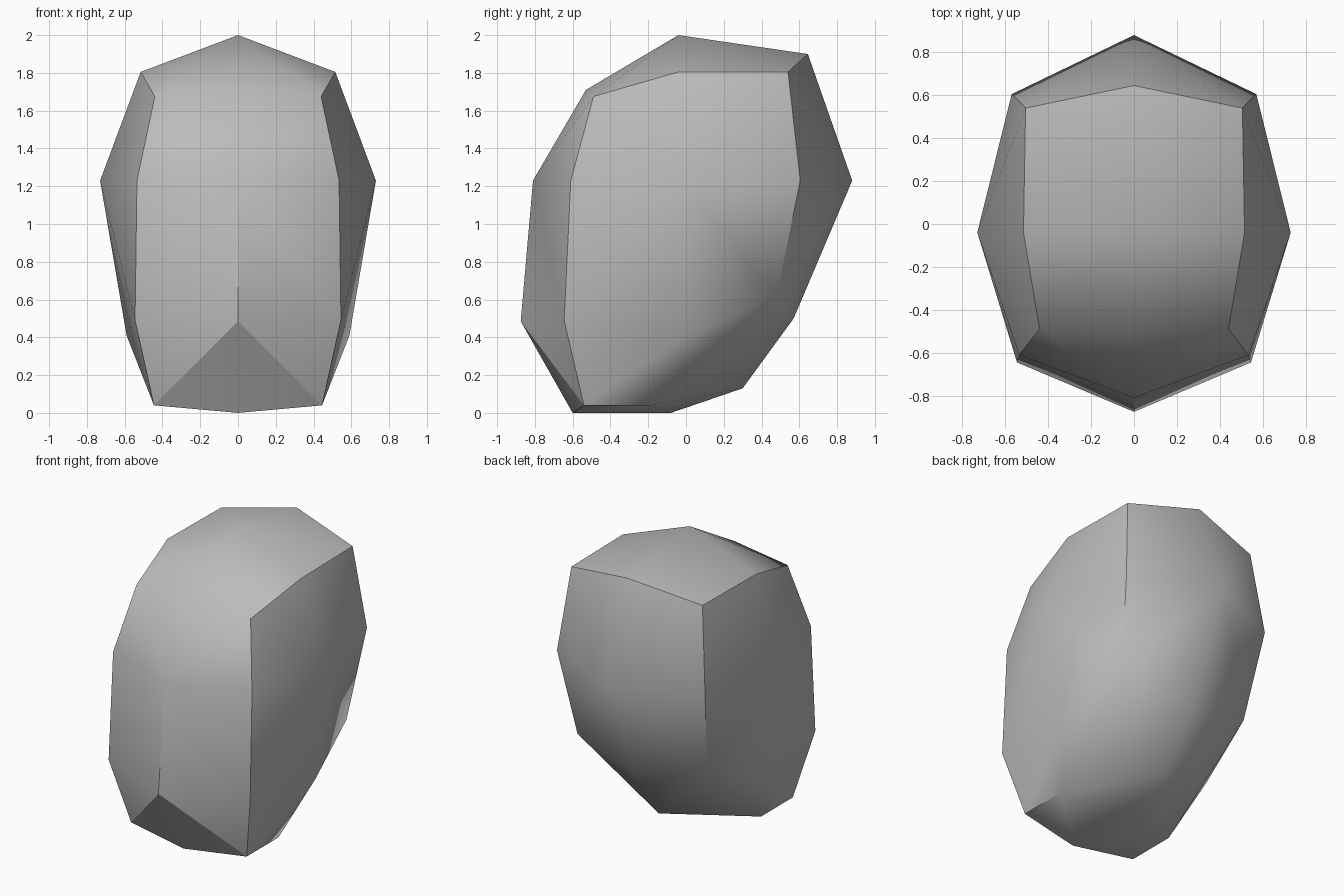
import bpy
import bmesh
import math

cube = bpy.data.objects.get("Cube")
if cube:
    bpy.data.objects.remove(cube, do_unlink=True)

# Stone colour
stone = bpy.data.materials.new("stone_grey")
stone.use_nodes = True
stone.diffuse_color = (0.5, 0.5, 0.5, 1)
stone.node_tree.nodes["Principled BSDF"].inputs["Base Color"].default_value = (0.5, 0.5, 0.5, 1)

# Points on the middle line (x = 0) and on the left half
points = {
    "top": (0, -.04, 2), "top_back": (0, .645, 1.9), "top_front": (0, -.53, 1.71),
    "back": (0, .88, 1.23), "back_low": (0, .57, .5), "under": (0, .3, .13),
    "front": (0, -.81, 1.23), "front_low": (0, -.875, .485),
    "base_front": (0, -.6, 0), "base_back": (0, -.08, 0),
    "rim": (.515, -.04, 1.805), "rim_back": (.505, .54, 1.805), "rim_front": (.44, -.49, 1.675),
    "side": (.73, -.04, 1.23), "side_back": (.57, .605, 1.23), "side_front": (.535, -.61, 1.23),
    "hip": (.59, .01, .41), "hip_back": (.5, .48, .62), "hip_front": (.545, -.645, .49),
    "foot_back": (.445, -.19, .04), "foot_front": (.445, -.54, .04),
}

# Each fan is a hub followed by its ring of neighbours
fans = [
    "top top_back rim_back rim rim_front top_front",
    "back top_back rim_back side_back hip_back back_low",
    "front top_front rim_front side_front hip_front front_low",
    "side rim rim_back side_back hip_back hip hip_front side_front rim_front rim",
    "front_low hip_front foot_front base_front",
    "hip_back back_low under foot_back hip",
    "foot_back under base_back",
    "base_front base_back foot_back foot_front",
    "hip hip_front foot_front foot_back",
]

bm = bmesh.new()
for sign in (1, -1):
    verts = {n: bm.verts.new((sign * x, y, z)) for n, (x, y, z) in points.items()}
    for fan in fans:
        hub, *ring = fan.split()
        for a, b in zip(ring, ring[1:]):
            bm.faces.new((verts[hub], verts[a], verts[b]))
    # Chin creases stay crisp
    bm.edges.get((verts["front_low"], verts["foot_front"])).smooth = False

bmesh.ops.remove_doubles(bm, verts=bm.verts, dist=0.001)
bmesh.ops.recalc_face_normals(bm, faces=bm.faces)

# Smooth shading, with steep edges kept sharp
for face in bm.faces:
    face.smooth = True
for edge in bm.edges:
    if edge.calc_face_angle(0) > math.radians(31):
        edge.smooth = False

mesh = bpy.data.meshes.new("boulder")
bm.to_mesh(mesh)
bm.free()
mesh.materials.append(stone)
boulder = bpy.data.objects.new("boulder", mesh)
bpy.context.scene.collection.objects.link(boulder)
